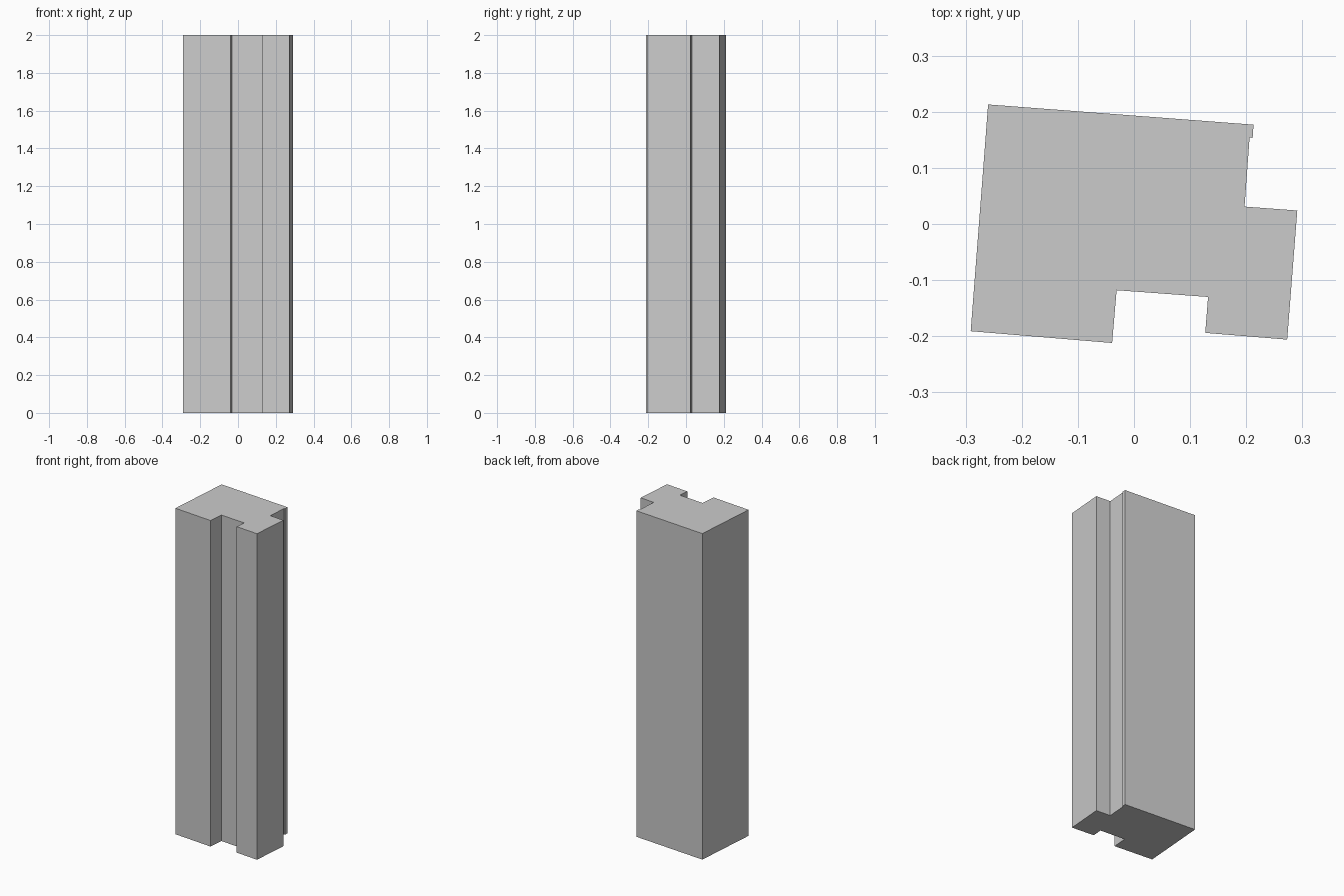
import bpy, bmesh

if "Cube" in bpy.data.objects:
    bpy.data.objects.remove(bpy.data.objects["Cube"])

HEIGHT = 2.0

# Notched footprint, counter-clockwise from the front left corner
PROFILE = [
    (-0.291, -0.191), (-0.039, -0.212),                   # front left face
    (-0.031, -0.118), (0.132, -0.130), (0.127, -0.194),   # front channel
    (0.273, -0.206), (0.291, 0.024),                      # right front block
    (0.197, 0.031), (0.206, 0.154),                       # right recess
    (0.2115, 0.1535), (0.213, 0.177),                     # small lip
    (-0.260, 0.213),                                      # back left corner
]


def extruded_prism(name, points, height):
    bm = bmesh.new()
    base = bm.faces.new([bm.verts.new((x, y, 0)) for x, y in points])
    top = bmesh.ops.extrude_face_region(bm, geom=[base], use_keep_orig=True)
    verts = [v for v in top["geom"] if isinstance(v, bmesh.types.BMVert)]
    bmesh.ops.translate(bm, verts=verts, vec=(0, 0, height))
    bmesh.ops.recalc_face_normals(bm, faces=bm.faces)
    mesh = bpy.data.meshes.new(name)
    bm.to_mesh(mesh)
    bm.free()
    obj = bpy.data.objects.new(name, mesh)
    bpy.context.collection.objects.link(obj)
    return obj


# Tall notched column
extruded_prism("notched_column", PROFILE, HEIGHT)
